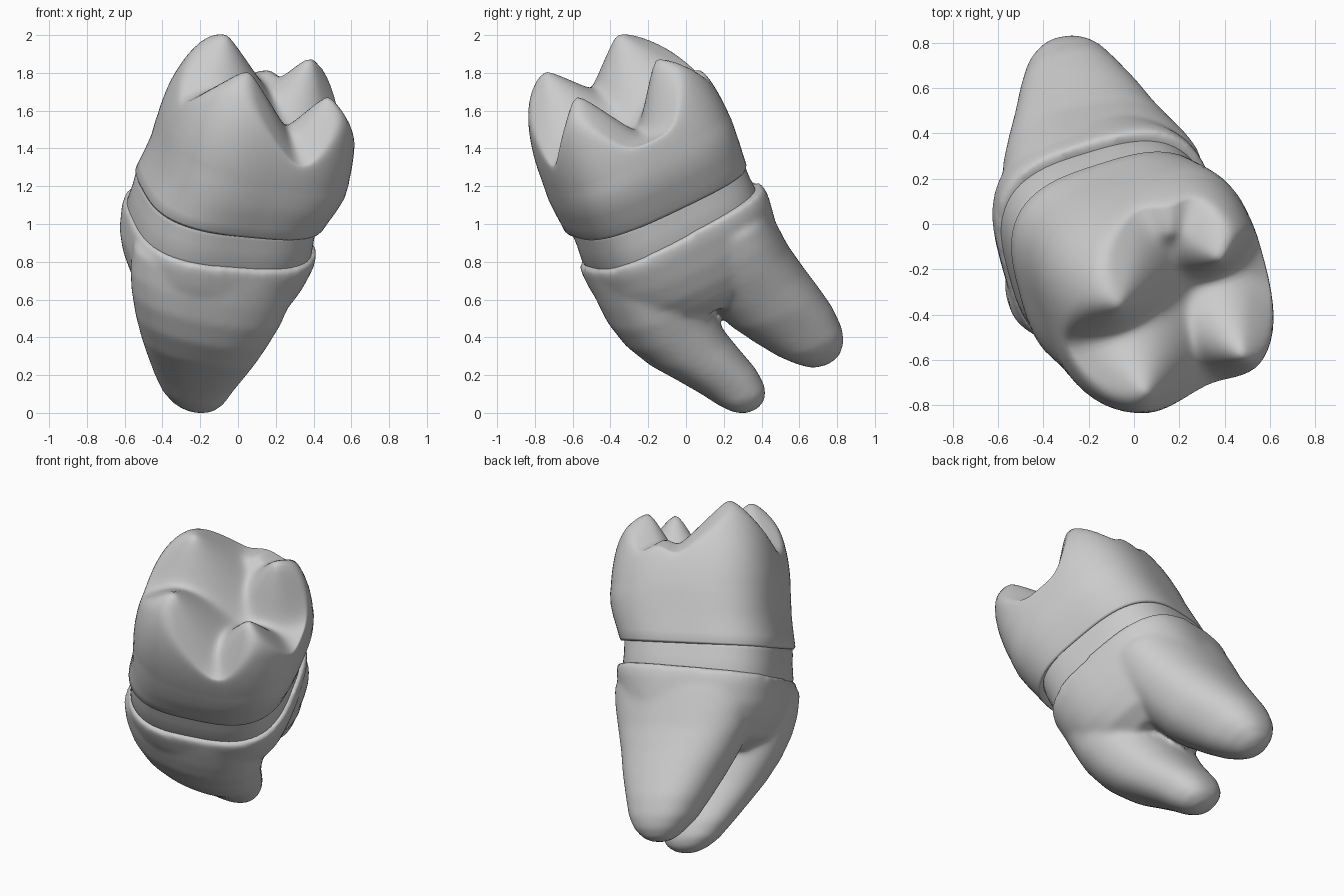
import bpy, bmesh, math
from mathutils import Matrix, Vector

cube = bpy.data.objects.get("Cube")
if cube:
    bpy.data.objects.remove(cube, do_unlink=True)

mat = bpy.data.materials.new("light_grey")
mat.use_nodes = True
mat.diffuse_color = (0.6, 0.6, 0.6, 1)
mat.node_tree.nodes["Principled BSDF"].inputs["Base Color"].default_value = (0.6, 0.6, 0.6, 1)

# Tilted frame of the whole tooth: local z runs along its long axis
axis = Vector((0.26, -0.42, 1)).normalized()
side = (Vector((1, 0, 0)) - axis * axis.x).normalized()
depth = axis.cross(side)
FRAME = Matrix.Translation((-0.03, -0.15, 1.15)) @ Matrix((side, depth, axis)).transposed().to_4x4()
SEGMENTS = 96
TURN = math.radians(14)


def ring(cu, cv, w, a, b, power=3.0, tilt_u=0.0, tilt_v=0.0, turn=TURN):
    """Rounded-square cross-section, turned a little about the long axis."""
    points = []
    for i in range(SEGMENTS):
        t = 2 * math.pi * i / SEGMENTS
        c, s = math.cos(t), math.sin(t)
        r = (abs(c) ** power + abs(s) ** power) ** (-1 / power)
        p = Matrix.Rotation(turn, 2) @ Vector((r * c * a, r * s * b))
        points.append(Vector((cu + p.x, cv + p.y, w + tilt_u * p.x + tilt_v * p.y)))
    return points


def skin(bm, rings):
    loops = [[bm.verts.new(p) for p in pts] for pts in rings]
    for low, high in zip(loops, loops[1:]):
        for i in range(SEGMENTS):
            j = (i + 1) % SEGMENTS
            bm.faces.new((low[i], low[j], high[j], high[i]))
    bm.faces.new(loops[0][::-1])
    bm.faces.new(loops[-1])


def finish(name, bm):
    bmesh.ops.recalc_face_normals(bm, faces=bm.faces)
    for f in bm.faces:
        f.smooth = True
    mesh = bpy.data.meshes.new(name)
    bm.to_mesh(mesh)
    bm.free()
    mesh.materials.append(mat)
    obj = bpy.data.objects.new(name, mesh)
    bpy.context.collection.objects.link(obj)
    obj.matrix_world = FRAME
    return obj


# Crown: bulging wall, then a dome cut down by four cusps and a back ridge
MIDDLE = Vector((0.043, -0.01))
VALLEY = 0.43
CUSPS = [(-0.24, 0.14, 0.83, 1.03), (-0.116, -0.30, 0.828, 1.13),
         (0.345, -0.195, 0.745, 1.6), (0.244, 0.279, 0.74, 1.55), (0.06, 0.36, 0.585, 1.0)]


def cusp_height(p):
    """Blend of cones over a valley floor, gentler on the side that faces outwards."""
    total = math.exp(28 * (VALLEY - 0.02))
    for cu, cv, top, slope in CUSPS:
        peak = Vector((cu, cv))
        out = (peak - MIDDLE).normalized()
        away = p.xy - peak
        along = away.dot(out)
        across = away - out * along
        if along > 0:
            along *= 0.55
        d = math.sqrt(along ** 2 + across.length_squared + 0.0009)
        total += math.exp(28 * (top - slope * (d - 0.03)))
    return math.log(total) / 28


def smooth_min(a, b, k=0.05):
    h = max(k - abs(a - b), 0) / k
    return min(a, b) - h * h * k / 4


crown_rings = [ring(cu, -0.015, w, r, r, 3.0, 0.03) for r, w, cu in [
    (0.45, 0.01, -0.02), (0.48, -0.02, -0.01), (0.488, -0.005, -0.01), (0.492, 0.05, 0.005),
    (0.498, 0.12, 0.025), (0.502, 0.19, 0.04)]]
crown_rings.append(ring(*MIDDLE, 0.27, 0.502, 0.502))
STEPS = 44
for k in range(1, STEPS):
    rho = math.cos(math.pi / 2 * k / STEPS)
    pts = ring(*MIDDLE, 0, 0.502 * rho, 0.502 * rho, 2.9)
    for p in pts:
        dome = 0.28 + 0.65 * math.sqrt(1 - rho ** 3)
        p.z = smooth_min(dome, cusp_height(p))
    crown_rings.append(pts)
bm = bmesh.new()
skin(bm, crown_rings)
finish("crown", bm)

# Neck: slightly hollow band between crown and roots
bm = bmesh.new()
skin(bm, [ring(-0.025, -0.005, w, r, r, 3.0, 0.04, 0.02) for w, r in
          [(-0.28, 0.45), (-0.19, 0.475), (-0.1, 0.468), (-0.04, 0.468), (0.03, 0.462)]])
finish("neck", bm)

# Roots: one trunk and two curved prongs fused into a single skin
bm = bmesh.new()
skin(bm, [ring(*s) for s in [
    (-0.02, 0.005, -0.18, 0.495, 0.508, 3.0, 0.05, 0.06), (-0.02, 0.005, -0.24, 0.495, 0.512, 3.0, 0.04, 0.04),
    (-0.025, 0, -0.36, 0.478, 0.505, 2.8, 0.02), (-0.025, 0, -0.46, 0.445, 0.485, 2.6),
    (-0.02, 0.005, -0.56, 0.39, 0.42, 2.4), (-0.01, 0.015, -0.64, 0.27, 0.29, 2.4)]])
PRONGS = [
    [(-0.02, -0.24, -0.28, 0.45, 0.265), (-0.02, -0.245, -0.42, 0.435, 0.265), (-0.01, -0.245, -0.54, 0.41, 0.258),
     (0, -0.22, -0.68, 0.365, 0.245), (0.015, -0.17, -0.82, 0.315, 0.218), (0.03, -0.105, -0.94, 0.268, 0.188),
     (0.045, -0.04, -1.06, 0.218, 0.162), (0.065, 0.0, -1.16, 0.172, 0.133), (0.08, 0.015, -1.22, 0.118, 0.093),
     (0.085, 0.02, -1.253, 0.05, 0.04)],
    [(-0.035, 0.24, -0.28, 0.45, 0.27), (-0.035, 0.25, -0.4, 0.435, 0.27), (-0.035, 0.265, -0.52, 0.405, 0.265),
     (-0.03, 0.295, -0.66, 0.355, 0.265), (-0.02, 0.34, -0.8, 0.302, 0.255), (-0.02, 0.395, -0.93, 0.248, 0.228),
     (-0.015, 0.44, -1.05, 0.198, 0.188), (-0.01, 0.465, -1.125, 0.148, 0.143), (-0.01, 0.475, -1.18, 0.09, 0.09),
     (-0.01, 0.48, -1.2, 0.04, 0.04)]]
for prong in PRONGS:
    skin(bm, [ring(*s, 2.3, turn=TURN / 3) for s in prong])
roots = finish("roots", bm)
fuse = roots.modifiers.new("fuse", "REMESH")
fuse.mode = "VOXEL"
fuse.voxel_size = 0.015
fuse.use_smooth_shade = True
relax = roots.modifiers.new("relax", "SMOOTH")
relax.factor = 0.5
relax.iterations = 18
